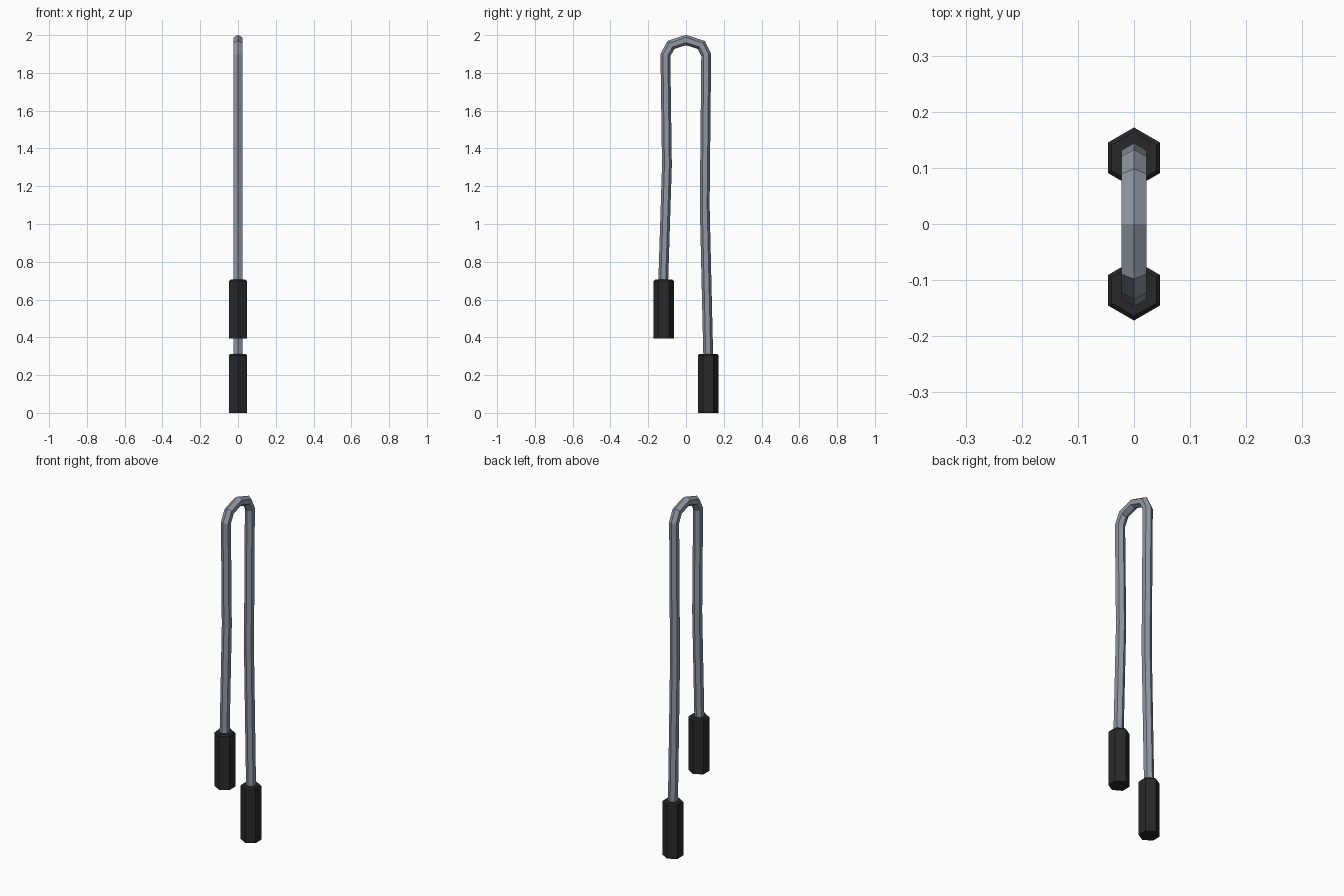
import bpy, bmesh, math
from mathutils import Vector

if "Cube" in bpy.data.objects:
    bpy.data.objects.remove(bpy.data.objects["Cube"])


def material(name, rgb):
    m = bpy.data.materials.new(name)
    m.diffuse_color = (*rgb, 1)
    m.use_nodes = True
    m.node_tree.nodes["Principled BSDF"].inputs["Base Color"].default_value = m.diffuse_color
    return m


GREY = material("rope grey", (0.28, 0.31, 0.37))
BLACK = material("handle black", (0.022, 0.022, 0.022))


def six_sided_tube(name, path, radii, mat):
    """Sweep a hexagon along a path in the YZ plane with mitred corners."""
    pts = [Vector((0, y, z)) for y, z in path]
    bm = bmesh.new()
    rings = []
    for i, p in enumerate(pts):
        a = (p - pts[i - 1]).normalized() if i > 0 else None
        b = (pts[i + 1] - p).normalized() if i < len(pts) - 1 else None
        a, b = a or b, b or a
        t = (a + b).normalized()
        side = Vector((0, t.z, -t.y)) / max(0.5, t.dot(a))
        ring = []
        for k in range(6):
            ang = k * math.pi / 3
            ring.append(bm.verts.new(p + radii[i] * (
                side * math.cos(ang) + Vector((1, 0, 0)) * math.sin(ang))))
        rings.append(ring)
    for r, s in zip(rings, rings[1:]):
        for k in range(6):
            n = (k + 1) % 6
            bm.faces.new((r[k], r[n], s[n], s[k]))
    bm.faces.new(rings[0])
    bm.faces.new(rings[-1])
    bmesh.ops.recalc_face_normals(bm, faces=bm.faces)
    me = bpy.data.meshes.new(name)
    bm.to_mesh(me)
    bm.free()
    me.materials.append(mat)
    ob = bpy.data.objects.new(name, me)
    bpy.context.collection.objects.link(ob)
    return ob


# Folded rope, from the raised handle over the arch to the low handle
rope_path = [(-0.121, 0.68), (-0.101, 1.31), (-0.109, 1.894), (-0.08, 1.948),
             (0, 1.974), (0.08, 1.948), (0.107, 1.894), (0.099, 1.10),
             (0.118, 0.29)]
six_sided_tube("rope", rope_path, [0.026] * len(rope_path), GREY)

# Handles with a small chamfer at the upper end
for name, y, z in (("raised_handle", -0.118, 0.393), ("low_handle", 0.118, 0.0)):
    six_sided_tube(name, [(y, z), (y, z + 0.305), (y, z + 0.313)],
                   [0.054, 0.054, 0.046], BLACK)
